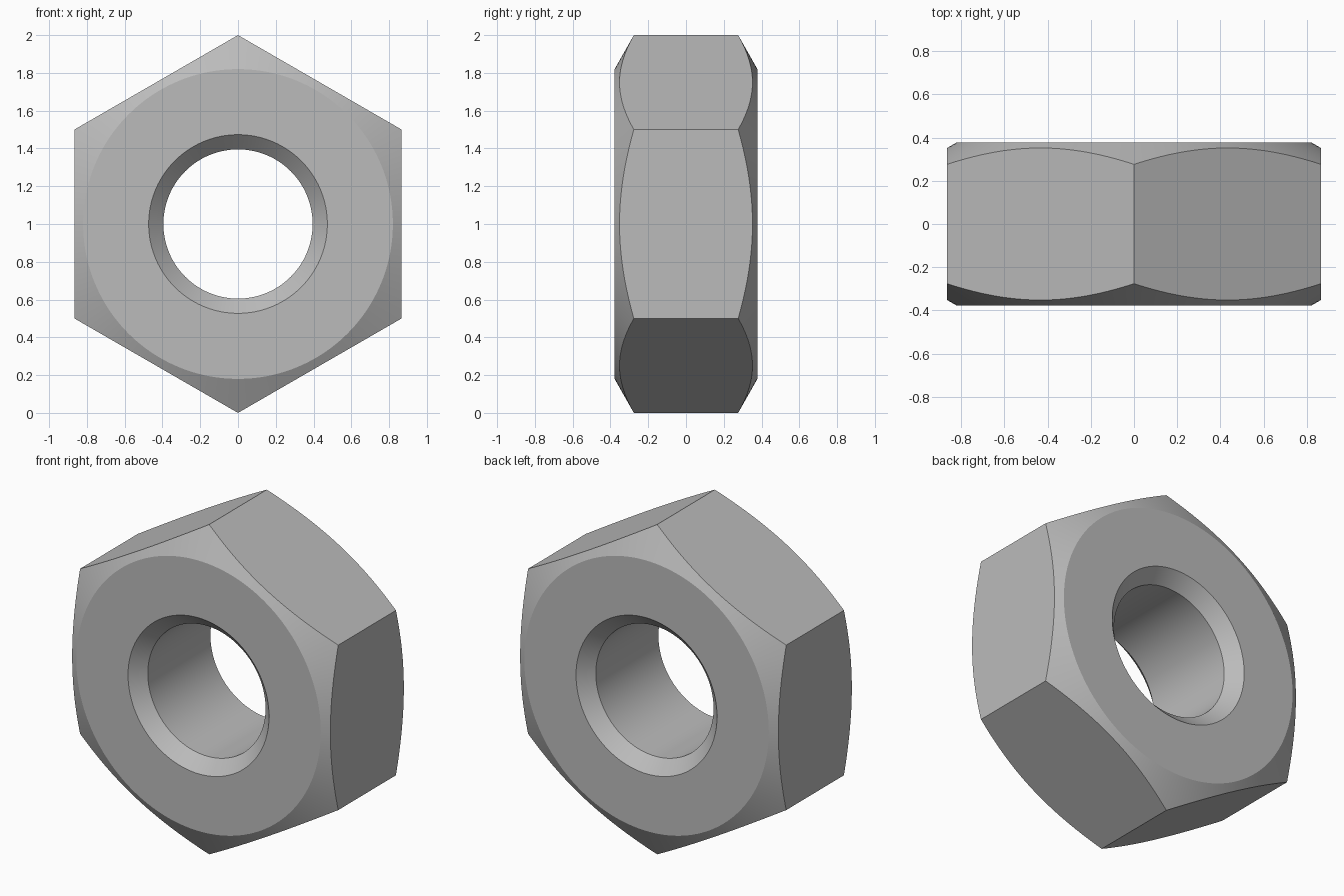
import bpy, bmesh, math

if "Cube" in bpy.data.objects:
    bpy.data.objects.remove(bpy.data.objects["Cube"], do_unlink=True)

STEPS = 192                     # segments round the nut, a multiple of 6
HALF = 0.378                    # half thickness
FACE_R, CORNER_R = 0.82, 1.0    # flat bearing face, hexagon corners
BORE_R, MOUTH_R = 0.395, 0.473
SLOPE = math.tan(math.radians(29.5))

steel = bpy.data.materials.new("plain grey steel")
steel.use_nodes = True
steel.diffuse_color = (0.5, 0.5, 0.5, 1)
steel.node_tree.nodes["Principled BSDF"].inputs["Base Color"].default_value = (0.5, 0.5, 0.5, 1)


def hex_radius(angle):
    """Distance to the hexagon side, with a corner at angle 0 (straight up)."""
    offset = angle % (math.pi / 3) - math.pi / 6
    return CORNER_R * math.cos(math.pi / 6) / math.cos(offset)


def section(angle):
    """Closed radius/depth profile of the nut at one angle."""
    side = hex_radius(angle)
    half = [(BORE_R, HALF - (MOUTH_R - BORE_R)),       # bore end
            (MOUTH_R, HALF),                           # countersink mouth
            (FACE_R, HALF),                            # edge of flat face
            (side, HALF - (side - FACE_R) * SLOPE)]    # chamfer meets side
    return half + [(r, -y) for r, y in reversed(half)]


# Sweep the changing section round the bore axis
bm = bmesh.new()
rings = []
for i in range(STEPS):
    a = math.tau * i / STEPS
    rings.append([bm.verts.new((r * math.sin(a), y, 1 + r * math.cos(a)))
                  for r, y in section(a)])
for i, ring in enumerate(rings):
    after = rings[(i + 1) % STEPS]
    for j in range(len(ring)):
        k = (j + 1) % len(ring)
        bm.faces.new((ring[j], ring[k], after[k], after[j]))
bmesh.ops.recalc_face_normals(bm, faces=bm.faces)

mesh = bpy.data.meshes.new("hex_nut")
bm.to_mesh(mesh)
bm.free()
mesh.materials.append(steel)
nut = bpy.data.objects.new("hex_nut", mesh)
bpy.context.collection.objects.link(nut)

# Smooth the bore and cones, keep the machined edges crisp
bpy.ops.object.select_all(action="DESELECT")
nut.select_set(True)
bpy.context.view_layer.objects.active = nut
bpy.ops.object.shade_smooth_by_angle(angle=math.radians(20))
